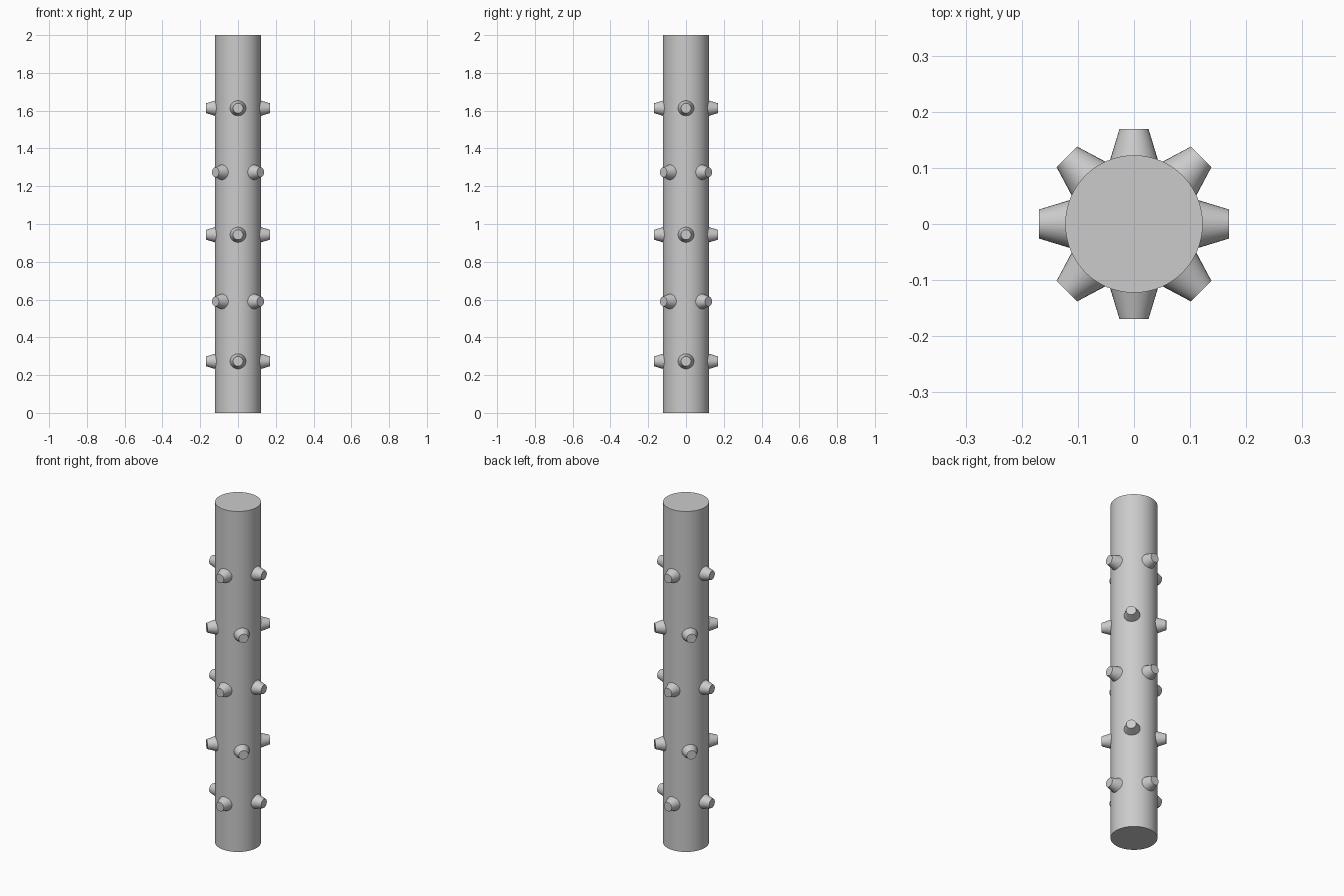
import bpy
from math import pi, cos, sin
from mathutils import Vector

cube = bpy.data.objects.get("Cube")
if cube:
    bpy.data.objects.remove(cube, do_unlink=True)

# Plain grey used on every part
grey = bpy.data.materials.new("grey")
grey.use_nodes = True
colour = (0.6, 0.6, 0.6, 1)
grey.diffuse_color = colour
grey.node_tree.nodes["Principled BSDF"].inputs["Base Color"].default_value = colour


def finish(name):
    obj = bpy.context.object
    obj.name = name
    obj.data.materials.append(grey)
    bpy.ops.object.shade_smooth_by_angle(angle=pi / 6)


# Tall round post
POST_RADIUS = 0.1225
bpy.ops.mesh.primitive_cylinder_add(vertices=64, radius=POST_RADIUS, depth=2,
                                    location=(0, 0, 1))
finish("post")

# Rings of four tapered studs, every other ring turned by an eighth
INNER, OUTER = 0.09, 0.169
for ring, height in enumerate((0.273, 0.59, 0.943, 1.274, 1.613)):
    for k in range(4):
        angle = k * pi / 2 + (ring % 2) * pi / 4
        out = Vector((cos(angle), sin(angle), 0))
        bpy.ops.mesh.primitive_cone_add(
            vertices=32, radius1=0.05, radius2=0.026, depth=OUTER - INNER,
            location=out * (INNER + OUTER) / 2 + Vector((0, 0, height)),
            rotation=(0, pi / 2, angle))
        finish(f"stud_ring_{ring + 1}_{k + 1}")
